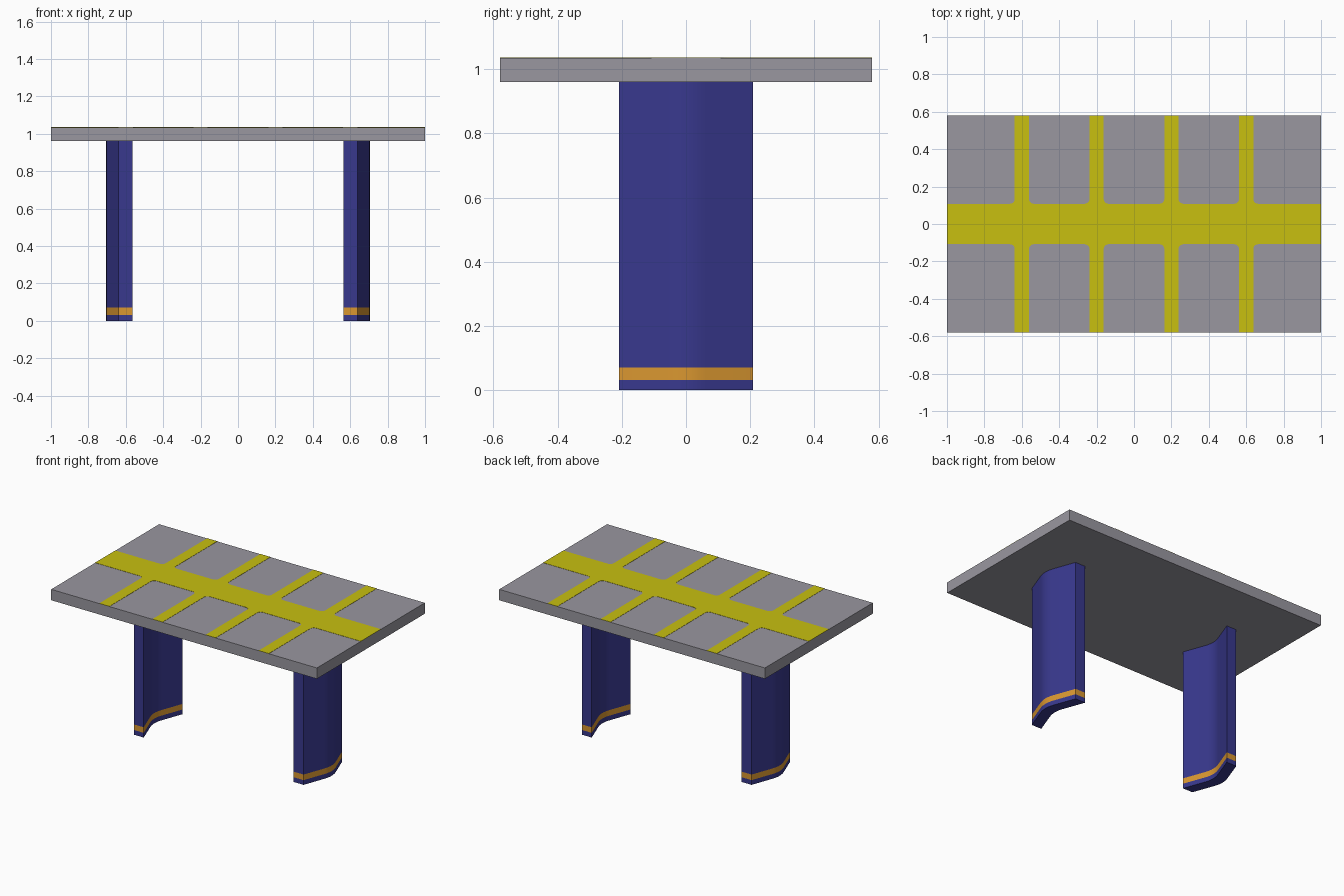
import bpy, bmesh, math

if "Cube" in bpy.data.objects:
    bpy.data.objects.remove(bpy.data.objects["Cube"])


def material(name, rgb):
    m = bpy.data.materials.new(name)
    m.diffuse_color = (*rgb, 1)
    m.use_nodes = True
    m.node_tree.nodes["Principled BSDF"].inputs["Base Color"].default_value = m.diffuse_color
    return m


grey = material("warm grey", (0.32, 0.31, 0.35))
yellow = material("yellow", (0.58, 0.53, 0.005))
blue = material("dark blue", (0.04, 0.04, 0.27))
orange = material("orange", (0.70, 0.31, 0.03))


def prism(name, outline, levels, mats):
    """Stack an xy outline through z levels; mats holds one material per layer."""
    bm = bmesh.new()
    slots = list(dict.fromkeys(mats))
    rings = [[bm.verts.new((x, y, z)) for x, y in outline] for z in levels]
    n = len(outline)
    bm.faces.new(rings[0][::-1]).material_index = slots.index(mats[0])
    bm.faces.new(rings[-1]).material_index = slots.index(mats[-1])
    for lo, hi, mat in zip(rings, rings[1:], mats):
        for i in range(n):
            j = (i + 1) % n
            f = bm.faces.new((lo[i], lo[j], hi[j], hi[i]))
            f.material_index = slots.index(mat)
    bmesh.ops.recalc_face_normals(bm, faces=bm.faces)
    me = bpy.data.meshes.new(name)
    bm.to_mesh(me)
    bm.free()
    for m in slots:
        me.materials.append(m)
    ob = bpy.data.objects.new(name, me)
    bpy.context.collection.objects.link(ob)
    return ob


# Table top slab
D = 0.58
prism("table_top", [(-1, -D), (1, -D), (1, D), (-1, D)], (0.96, 1.034), [grey])

# Yellow inlay: one long band with four filleted cross bands
H, W, R = 0.108, 0.038, 0.026
upper = [(-1, H)]
for cx in (-0.6, -0.2, 0.2, 0.6):
    arc = [(W + R - R * math.sin(a), H + R - R * math.cos(a))
           for a in (math.pi / 2 * k / 5 for k in range(6))]
    left = [(cx - dx, y) for dx, y in arc]
    right = [(cx + dx, y) for dx, y in reversed(arc)]
    upper += left + [(cx - W, D), (cx + W, D)] + right
upper.append((1, H))
lower = [(x, -y) for x, y in upper]
prism("top_inlay", lower + upper[::-1], (1.034, 1.0355), [yellow])

# Legs: folded panels with a rounded bend pointing outwards
Y, T, SLOPE, APEX, BEND = 0.208, 0.075, 0.37, 0.716, 0.06
outer = [(APEX - SLOPE * Y, -Y)]
for k in range(9):
    t = k / 8
    y = BEND * (2 * t - 1)
    outer.append((APEX - SLOPE * BEND * ((1 - t) ** 2 + t ** 2), y))
outer.append((APEX - SLOPE * Y, Y))
profile = outer + [(x - T, y) for x, y in reversed(outer)]

for name, s in (("left_leg", -1), ("right_leg", 1)):
    leg = prism(name, [(s * x, y) for x, y in profile],
                (0, 0.032, 0.07, 0.96), [blue, orange, blue])
    bpy.ops.object.select_all(action='DESELECT')
    leg.select_set(True)
    bpy.context.view_layer.objects.active = leg
    bpy.ops.object.shade_smooth_by_angle(angle=math.radians(30))
